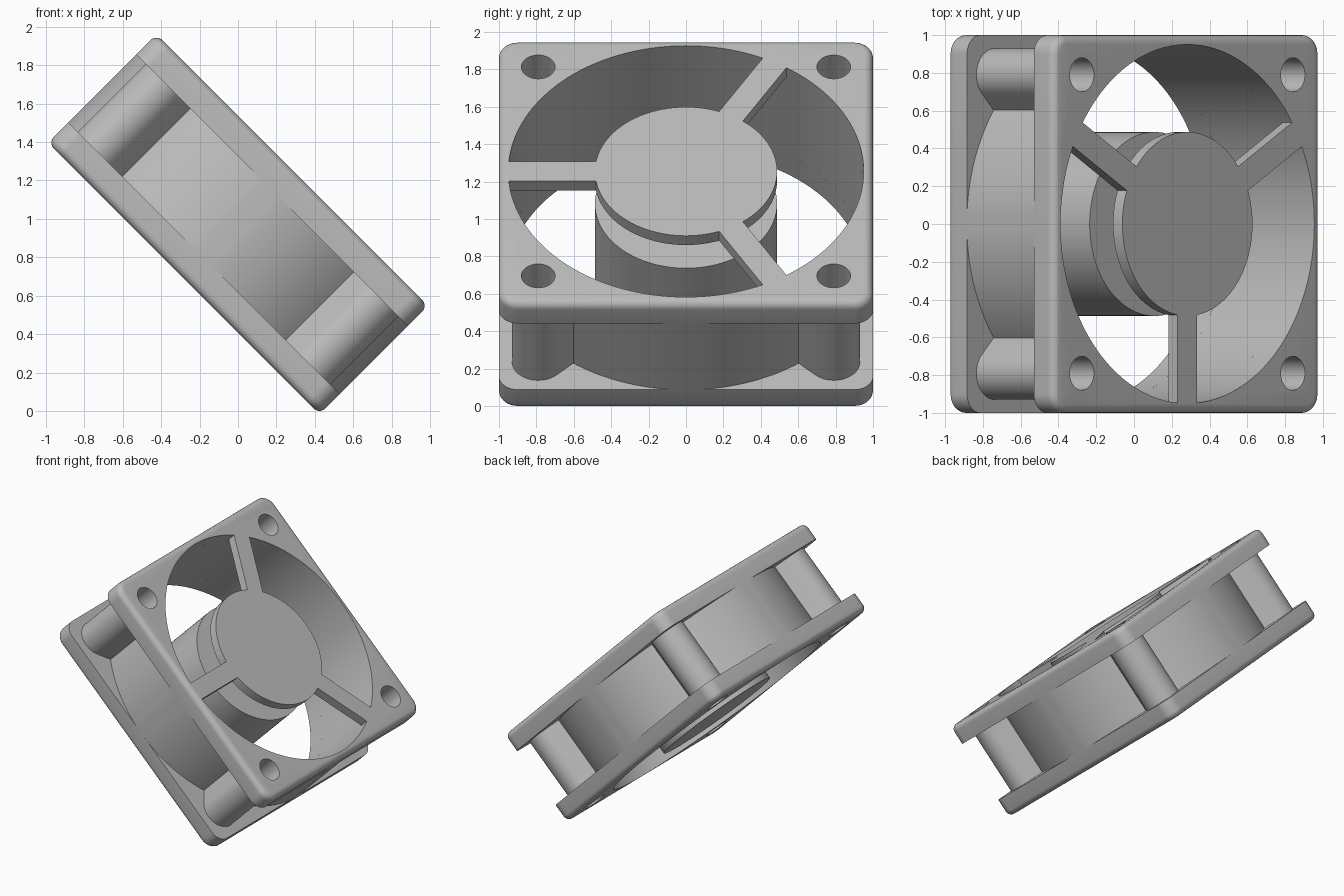
import bpy, bmesh, math
from mathutils import Matrix, Vector

if "Cube" in bpy.data.objects:
    bpy.data.objects.remove(bpy.data.objects["Cube"], do_unlink=True)

HALF, FLANGE, DEPTH = 1.0, 0.15, 0.8     # half width, flange thickness, total depth
BORE, HOLE, PITCH = 0.95, 0.09, 0.79     # bore radius, screw hole radius and offset
HUB, PLATE = 0.487, 0.07                 # hub radius, motor plate and strut thickness
TOP = DEPTH / 2
# The fan axis leans 45 degrees from vertical towards +x
TILT = Matrix.Translation((0, 0, 0.972)) @ Matrix.Rotation(math.radians(45), 4, "Y")

grey = bpy.data.materials.new("plain grey")
grey.use_nodes = True
colour = (0.5, 0.5, 0.5, 1)
grey.diffuse_color = colour
grey.node_tree.nodes["Principled BSDF"].inputs["Base Color"].default_value = colour


def make(name, bm, cutter=None):
    """Turn a bmesh into a tilted, shaded object, cut by the cutter if given."""
    bmesh.ops.recalc_face_normals(bm, faces=bm.faces[:])
    mesh = bpy.data.meshes.new(name)
    bm.to_mesh(mesh)
    bm.free()
    mesh.materials.append(grey)
    ob = bpy.data.objects.new(name, mesh)
    bpy.context.collection.objects.link(ob)
    ob.matrix_world = TILT
    bpy.ops.object.select_all(action="DESELECT")
    bpy.context.view_layer.objects.active = ob
    ob.select_set(True)
    if cutter:
        mod = ob.modifiers.new("openings", "BOOLEAN")
        mod.operation, mod.solver, mod.object = "DIFFERENCE", "EXACT", cutter
        bpy.ops.object.modifier_apply(modifier=mod.name)
    bpy.ops.object.shade_smooth_by_angle(angle=math.radians(30))
    return ob


def arc(cx, cy, r, start, end, steps):
    """Points along an arc, angles in degrees."""
    angles = [math.radians(start + (end - start) * i / steps) for i in range(steps + 1)]
    return [(cx + r * math.cos(a), cy + r * math.sin(a)) for a in angles]


def prism(bm, outline, z0, z1):
    """Extrude a closed outline and return its two end faces."""
    low = bm.faces.new([bm.verts.new((x, y, z0)) for x, y in outline])
    up = bmesh.ops.extrude_face_region(bm, geom=[low], use_keep_orig=True)["geom"]
    verts = [g for g in up if isinstance(g, bmesh.types.BMVert)]
    bmesh.ops.translate(bm, verts=verts, vec=(0, 0, z1 - z0))
    high = next(g for g in up if isinstance(g, bmesh.types.BMFace))
    return low, high


def cylinder(bm, r, z0, z1, x=0, y=0, segments=128):
    prism(bm, arc(x, y, r, 0, 360, segments)[:-1], z0, z1)


# Cutter for the bore and the four screw holes
bm = bmesh.new()
cylinder(bm, BORE, -1, 1)
for sx in (-1, 1):
    for sy in (-1, 1):
        cylinder(bm, HOLE, -1, 1, sx * PITCH, sy * PITCH, 48)
cutter = make("opening_cutter", bm)
cutter.hide_render = True

# Square flanges with rounded corners and a rounded outer rim
CORNER = 0.1
square = []
for i in range(4):
    a = math.radians(45 + 90 * i)
    c = (HALF - CORNER) * math.sqrt(2)
    square += arc(c * math.cos(a), c * math.sin(a), CORNER, 90 * i, 90 * i + 90, 10)
for name, side in (("front_flange", 1), ("back_flange", -1)):
    bm = bmesh.new()
    low, high = prism(bm, square, side * (TOP - FLANGE), side * TOP)
    bmesh.ops.bevel(bm, geom=high.edges[:], offset=0.045, segments=5,
                    profile=0.5, affect="EDGES")
    make(name, bm, cutter)

# Barrel between the flanges, flattened where it meets the square sides
bm = bmesh.new()
inner_z = TOP - FLANGE
loops = []
for r, z in ((BORE, -inner_z), (1.002, -inner_z), (1.002, inner_z), (BORE, inner_z)):
    ring = arc(0, 0, r, 0, 360, 192)[:-1]
    loops.append([bm.verts.new((max(-HALF, min(HALF, x)), max(-HALF, min(HALF, y)), z))
                  for x, y in ring])
for k in range(4):
    a, b = loops[k], loops[(k + 1) % 4]
    for i in range(len(a)):
        j = (i + 1) % len(a)
        bm.faces.new((a[i], a[j], b[j], b[i]))
make("barrel", bm)

# Corner screw posts, each a round boss with a web back to the barrel
POST = 0.14
outline = arc(PITCH * math.sqrt(2), 0, POST, -90, 90, 24) + [(0.96, POST), (0.96, -POST)]
for i, name in enumerate(("back_lower", "back_upper", "front_upper", "front_lower")):
    bm = bmesh.new()
    prism(bm, outline, -inner_z, inner_z)
    bm.transform(Matrix.Rotation(math.radians(45 + 90 * i), 4, "Z"))
    make(name + "_post", bm, cutter)
bpy.data.objects.remove(cutter, do_unlink=True)

# Motor plate, shaft and rotor hub
for name, r, z0, z1 in (("motor_plate", HUB, TOP - PLATE, TOP),
                        ("shaft", 0.2, 0.1, TOP - 0.03),
                        ("rotor_hub", HUB, -TOP, TOP - 0.245)):
    bm = bmesh.new()
    cylinder(bm, r, z0, z1)
    make(name, bm)

# Three struts holding the motor plate
WIDTH = 0.073
for i, name in enumerate(("front", "lower", "upper")):
    bm = bmesh.new()
    prism(bm, [(0.475, -WIDTH), (0.955, -WIDTH), (0.955, WIDTH), (0.475, WIDTH)],
          TOP - PLATE, TOP)
    bm.transform(Matrix.Rotation(math.radians(-90 + 120 * i), 4, "Z"))
    make(name + "_strut", bm)
